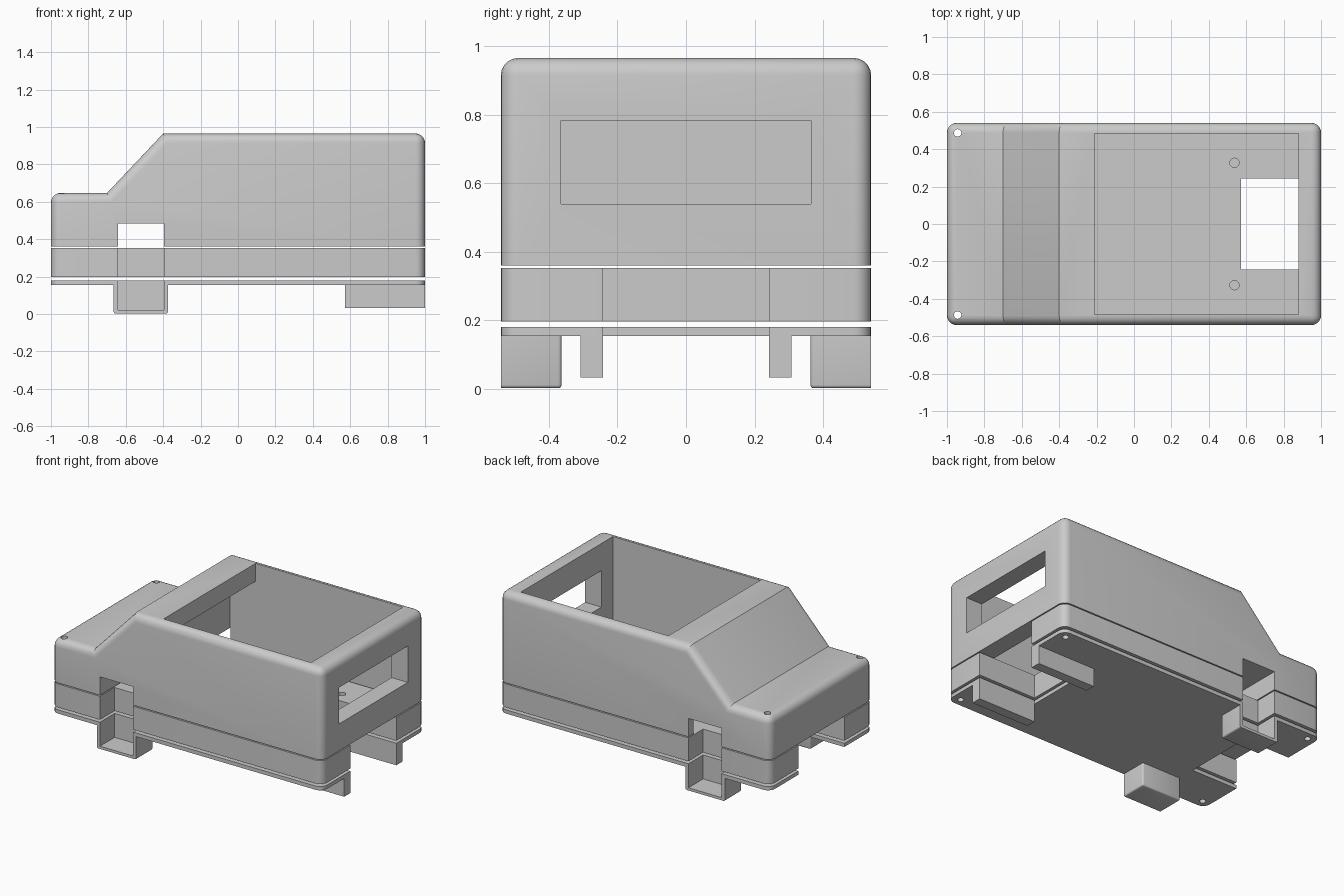
import bpy
import bmesh
from mathutils import Matrix, Vector

cube = bpy.data.objects.get("Cube")
if cube:
    bpy.data.objects.remove(cube, do_unlink=True)

grey = bpy.data.materials.new("plain_grey")
grey.use_nodes = True
COLOUR = (0.6, 0.6, 0.6, 1)
grey.diffuse_color = COLOUR
grey.node_tree.nodes["Principled BSDF"].inputs["Base Color"].default_value = COLOUR

HALF_Y = 0.54
ROUND = 0.05


def add_object(name, bm):
    bmesh.ops.recalc_face_normals(bm, faces=bm.faces)
    mesh = bpy.data.meshes.new(name)
    bm.to_mesh(mesh)
    bm.free()
    mesh.materials.append(grey)
    obj = bpy.data.objects.new(name, mesh)
    bpy.context.collection.objects.link(obj)
    return obj


def prism(name, profile, y0, y1, rule=None, radius=ROUND, segments=5):
    """Extrude an x-z profile along y and round the edges picked by rule."""
    bm = bmesh.new()
    face = bm.faces.new([bm.verts.new((x, y0, z)) for x, z in profile])
    out = bmesh.ops.extrude_face_region(bm, geom=[face])
    moved = [v for v in out["geom"] if isinstance(v, bmesh.types.BMVert)]
    bmesh.ops.translate(bm, verts=moved, vec=(0, y1 - y0, 0))
    bmesh.ops.recalc_face_normals(bm, faces=bm.faces)
    if rule:
        edges = [e for e in bm.edges if rule(*(v.co for v in e.verts))]
        bmesh.ops.bevel(bm, geom=edges, offset=radius, segments=segments,
                        profile=0.5, affect="EDGES")
    return add_object(name, bm)


def box(name, x, y, z, rule=None, radius=ROUND, segments=5):
    corners = [(x[0], z[0]), (x[1], z[0]), (x[1], z[1]), (x[0], z[1])]
    return prism(name, corners, y[0], y[1], rule, radius, segments)


def pin(x, y, z0, z1, radius):
    bm = bmesh.new()
    bmesh.ops.create_cone(bm, cap_ends=True, segments=20, radius1=radius,
                          radius2=radius, depth=z1 - z0,
                          matrix=Matrix.Translation((x, y, (z0 + z1) / 2)))
    return add_object("pin_cutter", bm)


def combine(target, others, operation="DIFFERENCE"):
    for other in others:
        mod = target.modifiers.new("cut", "BOOLEAN")
        mod.operation = operation
        mod.solver = "EXACT"
        mod.object = other
        bpy.context.view_layer.objects.active = target
        bpy.ops.object.modifier_apply(modifier=mod.name)
        bpy.data.objects.remove(other, do_unlink=True)


def upright(a, b):
    return abs(a.x - b.x) < 1e-4 and abs(a.y - b.y) < 1e-4


def shell_edges(a, b):
    # everything but the lower rim and the two windscreen creases
    rim = a.z < 0.4 and b.z < 0.4
    crease = abs(a.x - b.x) < 1e-4 and -0.9 < a.x < 0.9
    return not rim and not crease


def corner_pins(z0, z1, ends=(-1, 1)):
    return [pin(0.943 * e, 0.487 * s, z0, z1, 0.02) for e in ends for s in (-1, 1)]


def end_slots():
    return [box("slot_cutter", x, (-0.242, 0.242), (0.1, 0.357))
            for x in ((0.572, 1.1), (-1.1, -0.66))]


def wheel_notches(z0, z1):
    return [box("notch_cutter", (-0.642, -0.396), sorted((0.385 * s, 0.7 * s)), (z0, z1))
            for s in (-1, 1)]


# Upper body shell with open roof, rear window and wheel tunnel
upper_body = prism("upper_body",
                   [(-1, 0.36), (1, 0.36), (1, 0.965), (-0.4, 0.965), (-0.7, 0.647), (-1, 0.647)],
                   -HALF_Y, HALF_Y, shell_edges)
cavity = prism("cavity_cutter",
               [(-0.4, 0.2), (0.88, 0.2), (0.88, 1.1), (-0.21, 1.1), (-0.21, 0.845), (-0.4, 0.845)],
               -0.485, 0.485)
tunnel = box("tunnel_cutter", (-0.642, -0.396), (-0.7, 0.7), (0.2, 0.483))
window = box("window_cutter", (0.8, 1.1), (-0.364, 0.364), (0.54, 0.783))
combine(upper_body, [cavity, tunnel, window] + corner_pins(0.3, 0.8, (-1,)))

# Middle slab with end slots, wheel notches and screw holes
middle_slab = box("middle_slab", (-1, 1), (-HALF_Y, HALF_Y), (0.197, 0.353), upright)
floor_pins = [pin(0.537, 0.327 * s, 0.1, 0.5, 0.025) for s in (-1, 1)]
combine(middle_slab, end_slots() + wheel_notches(0.1, 0.5) + corner_pins(0.1, 0.5) + floor_pins)

# Base plate with wheel pockets hanging below it
base_plate = box("base_plate", (-1, 1), (-HALF_Y, HALF_Y), (0.155, 0.18), upright)
combine(base_plate, end_slots() + corner_pins(0.1, 0.3))


def pocket_edges(a, b):
    low = a.z < 0.01 and b.z < 0.01
    inner = abs(a.y) < 0.4 and abs(b.y) < 0.4
    outer = abs(a.y) > 0.5 and abs(b.y) > 0.5
    return not outer and (low or inner) and min(a.z, b.z) < 0.1


pockets = [box("pocket", (-0.665, -0.374), sorted((0.363 * s, HALF_Y * s)), (0.002, 0.17),
               pocket_edges, 0.01, 3) for s in (-1, 1)]
combine(base_plate, pockets, "UNION")
combine(base_plate, wheel_notches(0.02, 0.5))

# Rear rails under the base, either side of the slot
for side, label in ((1, "left"), (-1, "right")):
    box("rear_rail_" + label, (0.572, 1), sorted((0.242 * side, 0.308 * side)), (0.033, 0.156))

# Smooth the rounded edges, keep the flats sharp
for obj in (upper_body, middle_slab, base_plate):
    bpy.ops.object.select_all(action="DESELECT")
    obj.select_set(True)
    bpy.context.view_layer.objects.active = obj
    bpy.ops.object.shade_smooth_by_angle(angle=0.55)
